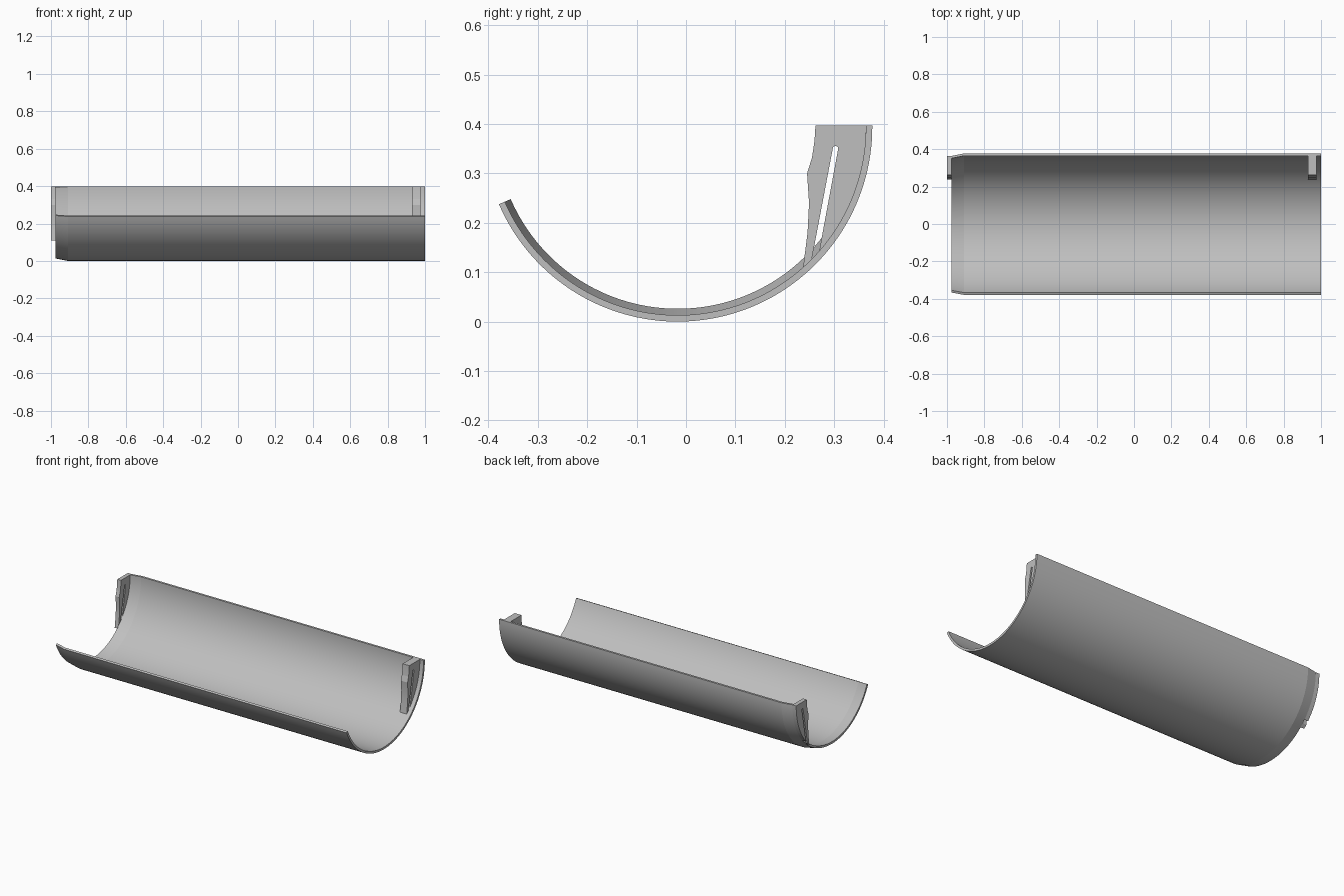
import bpy, bmesh, math

cube = bpy.data.objects.get("Cube")
if cube:
    bpy.data.objects.remove(cube, do_unlink=True)

CY, CZ = -0.017, 0.394           # axis of the curved shell
R_OUT, R_IN, R_TIP = 0.394, 0.381, 0.368

grey = bpy.data.materials.new("light_grey")
grey.use_nodes = True
colour = (0.52, 0.52, 0.52, 1)
grey.diffuse_color = colour
grey.node_tree.nodes["Principled BSDF"].inputs["Base Color"].default_value = colour


def finish(name, bm):
    bmesh.ops.recalc_face_normals(bm, faces=bm.faces)
    mesh = bpy.data.meshes.new(name)
    bm.to_mesh(mesh)
    bm.free()
    mesh.materials.append(grey)
    obj = bpy.data.objects.new(name, mesh)
    bpy.context.collection.objects.link(obj)
    bpy.ops.object.select_all(action='DESELECT')
    obj.select_set(True)
    bpy.context.view_layer.objects.active = obj
    bpy.ops.object.shade_smooth_by_angle(angle=math.radians(8))
    return obj


def arc_point(y, r=R_IN):
    return (y, CZ - math.sqrt(r * r - (y - CY) ** 2))


# Trough shell: wall section swept round the axis, narrowed at one end
def build_shell():
    section = [(1, R_OUT), (-0.91, R_OUT), (-0.975, R_IN),
               (-0.975, R_TIP), (-0.91, R_IN), (1, R_IN)]
    start, end, steps = math.radians(0.4), math.radians(-156.6), 72
    bm = bmesh.new()
    rings = []
    for i in range(steps + 1):
        a = start + (end - start) * i / steps
        rings.append([bm.verts.new((x, CY + r * math.cos(a), CZ + r * math.sin(a)))
                      for x, r in section])
    n = len(section)
    for a, b in zip(rings, rings[1:]):
        for j in range(n):
            k = (j + 1) % n
            bm.faces.new((a[j], a[k], b[k], b[j]))
    bm.faces.new(rings[0])
    bm.faces.new(rings[-1])
    finish("trough_shell", bm)


# Slotted end bracket: forked plate that follows the shell
def build_bracket(name, x0, x1):
    outline = [(0.262, 0.397), (0.26, 0.365), (0.255, 0.332), (0.245, 0.3),
               (0.249, 0.24), (0.246, 0.18), (0.239, 0.125)]
    outline += [arc_point(y) for y in (0.237, 0.246, 0.2545)]
    # rounded top of the slot
    for i in range(9):
        a = math.pi * (1 - i / 8)
        outline.append((0.3025 + 0.0055 * math.cos(a), 0.35 + 0.0055 * math.sin(a)))
    # back edge against the shell
    first, last = math.radians(-41.2), math.radians(0.4)
    for i in range(25):
        a = first + (last - first) * i / 24
        outline.append((CY + R_IN * math.cos(a), CZ + R_IN * math.sin(a)))
    bm = bmesh.new()
    face = bm.faces.new([bm.verts.new((x0, y, z)) for y, z in outline])
    moved = bmesh.ops.extrude_face_region(bm, geom=[face])["geom"]
    bmesh.ops.translate(bm, vec=(x1 - x0, 0, 0),
                        verts=[v for v in moved if isinstance(v, bmesh.types.BMVert)])
    # keep the starting cap so the plate is closed
    if not face.is_valid:
        bmesh.ops.holes_fill(bm, edges=[e for e in bm.edges if e.is_boundary])
    finish(name, bm)


build_shell()
build_bracket("left_bracket", 0.93, 0.975)
build_bracket("right_bracket", -1, -0.975)
